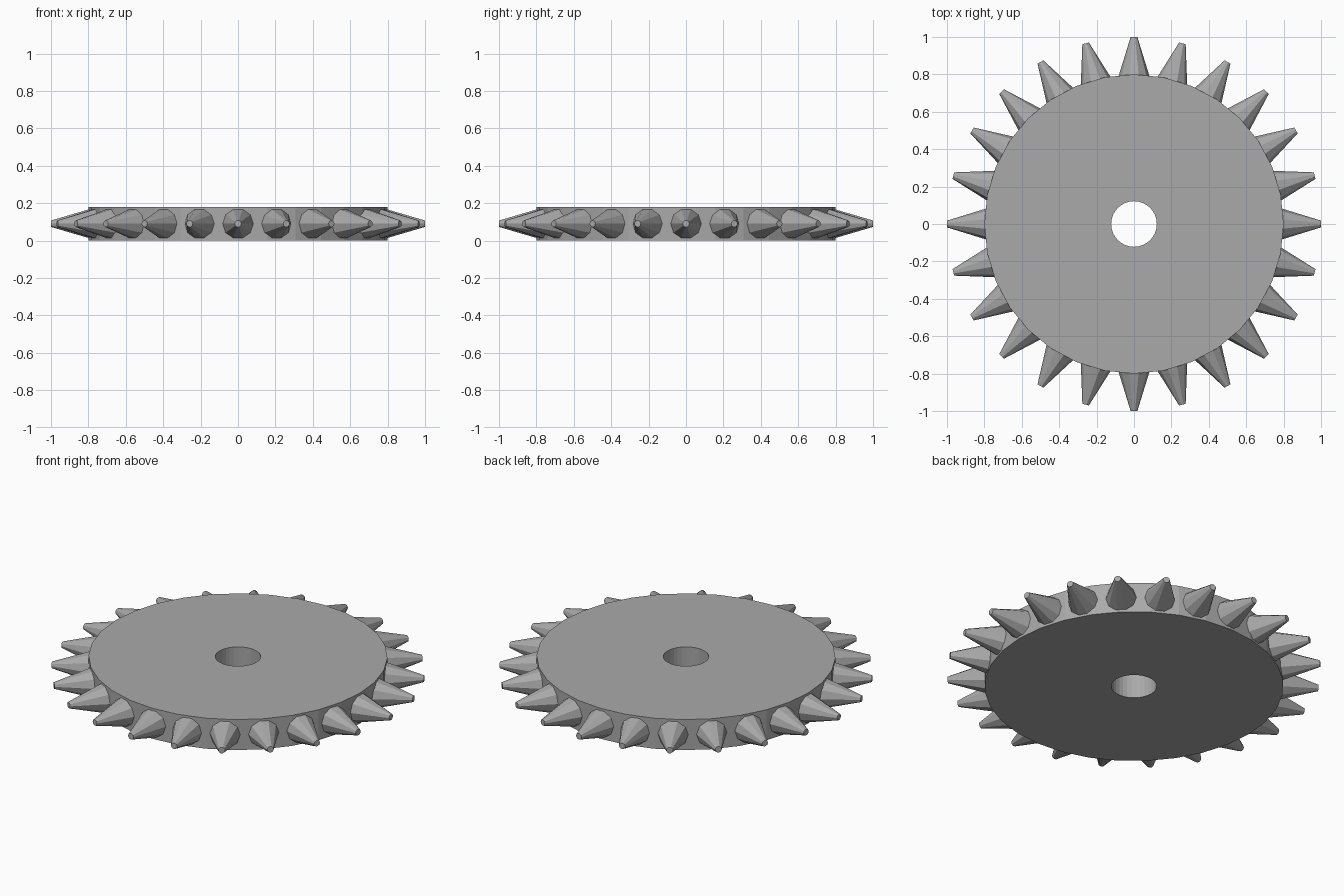
import bpy
import bmesh
import math
from mathutils import Matrix, Vector

default = bpy.data.objects.get("Cube")
if default:
    bpy.data.objects.remove(default, do_unlink=True)

THICK = 0.18
MID = THICK / 2
DISC_R, HOLE_R, TIP_R = 0.8, 0.122, 1.0
SIDES, TEETH = 32, 24

# Plain grey metal
steel = bpy.data.materials.new("grey_steel")
steel.use_nodes = True
grey = (0.4, 0.4, 0.4, 1)
steel.diffuse_color = grey
steel.node_tree.nodes["Principled BSDF"].inputs["Base Color"].default_value = grey


def add_object(name, bm):
    bmesh.ops.recalc_face_normals(bm, faces=bm.faces)
    mesh = bpy.data.meshes.new(name)
    bm.to_mesh(mesh)
    bm.free()
    mesh.materials.append(steel)
    obj = bpy.data.objects.new(name, mesh)
    bpy.context.collection.objects.link(obj)
    return obj


# Disc with a centre bore: a rectangular section swept around the axis
bm = bmesh.new()
section = [(HOLE_R, 0), (DISC_R, 0), (DISC_R, THICK), (HOLE_R, THICK)]
rings = []
for i in range(SIDES):
    a = math.tau * i / SIDES
    rings.append([bm.verts.new((r * math.cos(a), r * math.sin(a), z)) for r, z in section])
for i, ring in enumerate(rings):
    after = rings[(i + 1) % SIDES]
    for j in range(4):
        k = (j + 1) % 4
        bm.faces.new((ring[j], after[j], after[k], ring[k]))
add_object("disc", bm)

# Blunt conical teeth pointing outward, rooted just inside the rim
root = 0.77
bm = bmesh.new()
for i in range(TEETH):
    turn = Matrix.Rotation(math.tau * i / TEETH, 4, "Z")
    place = Matrix.Translation(Vector(((root + TIP_R) / 2, 0, MID)))
    lie_down = Matrix.Rotation(math.pi / 2, 4, "Y")
    bmesh.ops.create_cone(bm, cap_ends=True, segments=10, radius1=0.089,
                          radius2=0.018, depth=TIP_R - root,
                          matrix=turn @ place @ lie_down)
add_object("teeth", bm)
